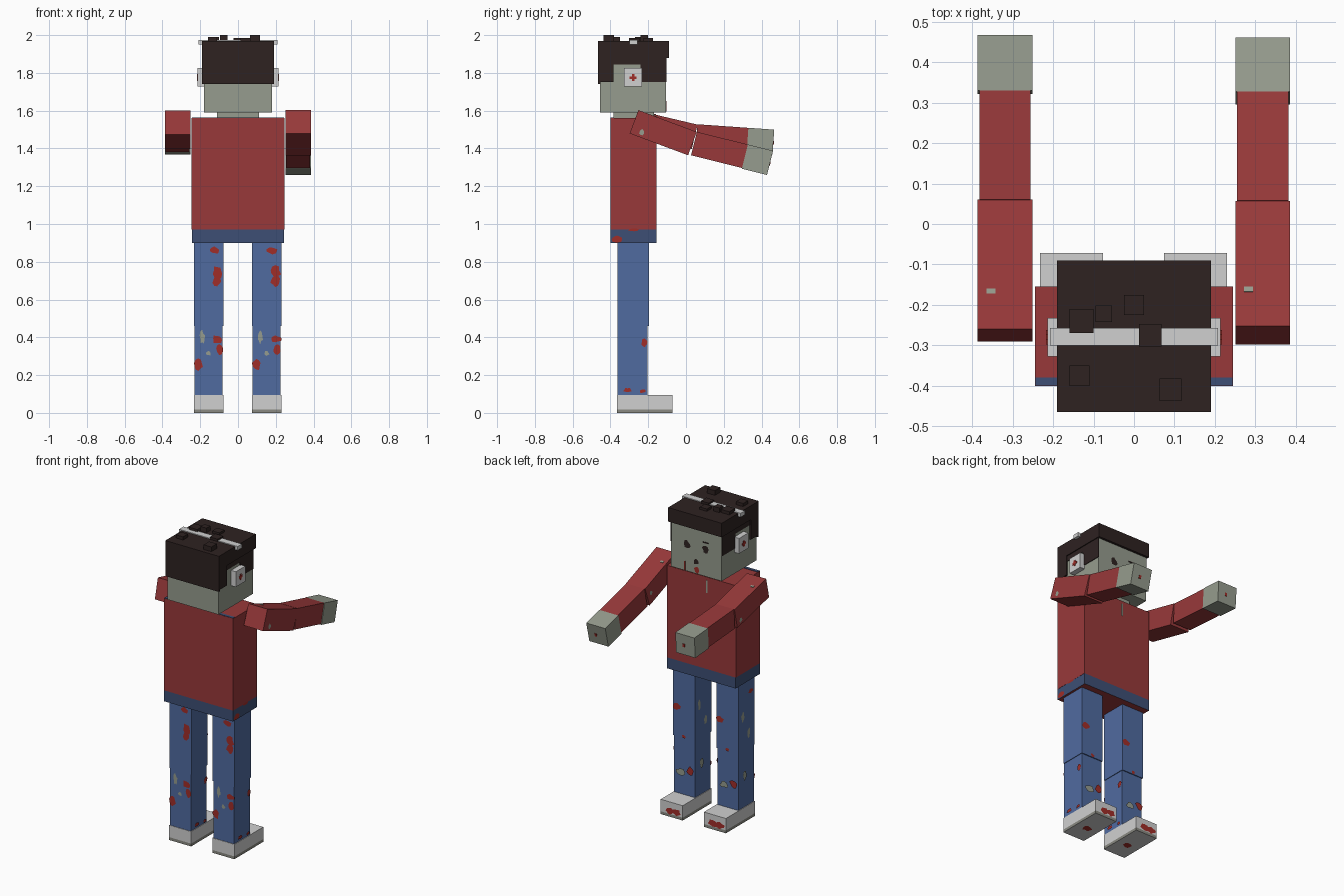
import bpy, bmesh, math, random
from mathutils import Matrix, Vector

random.seed(4)
cube = bpy.data.objects.get("Cube")
if cube:
    bpy.data.objects.remove(cube, do_unlink=True)


def material(name, rgb):
    lin = [((c / 255 + 0.055) / 1.055) ** 2.4 for c in rgb] + [1.0]
    m = bpy.data.materials.new(name)
    m.use_nodes = True
    m.diffuse_color = lin
    m.node_tree.nodes["Principled BSDF"].inputs["Base Color"].default_value = lin
    return m


RED = material("shirt red", (152, 57, 58))
BLUE = material("denim blue", (80, 107, 160))
NAVY = material("waistband navy", (61, 79, 117))
SKIN = material("grey green skin", (150, 156, 142))
HAIR = material("dark brown hair", (46, 34, 33))
WHITE = material("light grey", (208, 208, 208))
SOLE = material("sole grey", (138, 138, 130))
BLOOD = material("stain red", (160, 45, 40))


def finish(name, bm, *mats):
    mesh = bpy.data.meshes.new(name)
    bm.to_mesh(mesh)
    bm.free()
    for m in mats:
        mesh.materials.append(m)
    ob = bpy.data.objects.new(name, mesh)
    bpy.context.collection.objects.link(ob)
    return ob


def box(name, xs, ys, zs, mat, under=None):
    """Axis-aligned box from ranges; 'under' recolours the bottom face."""
    bm = bmesh.new()
    bmesh.ops.create_cube(bm, size=1)
    for v in bm.verts:
        v.co = [r[0] + (c + 0.5) * (r[1] - r[0]) for r, c in zip((xs, ys, zs), v.co)]
    bm.normal_update()
    if under:
        for f in bm.faces:
            f.material_index = 1 if f.normal.z < -0.5 else 0
    return finish(name, bm, mat, *([under] if under else []))


def segment(name, cx, width, top, angle, start, end, thick, mat, lift=0.0):
    """Box hanging below a line that leaves 'top' (y, z) sloping down by angle."""
    ob = box(name, (-width / 2, width / 2), (start, end), (lift - thick, lift), mat)
    ob.data.transform(Matrix.Translation((cx, *top)) @ Matrix.Rotation(-math.radians(angle), 4, "X"))
    return ob


def patch(name, normal, centre, w, h, mat, sides=10, rough=0.25):
    """Flat irregular stain lying on a face; w runs sideways and h upward."""
    n = Vector(normal)
    up = Vector((0, 1, 0)) if abs(n.z) > 0.5 else Vector((0, 0, 1))
    side = up.cross(n)
    bm = bmesh.new()
    ring = []
    for i in range(sides):
        a = math.tau * (i + 0.5) / sides
        r = 0.5 * (1 + random.uniform(-rough, rough))
        ring.append(bm.verts.new(Vector(centre) + side * w * r * math.cos(a) + up * h * r * math.sin(a)))
    bm.faces.new(ring)
    return finish(name, bm, mat)


FRONT, BACK, DOWN = (0, 1, 0), (0, -1, 0), (0, 0, -1)

# Torso, waistband and neck
box("shirt", (-0.245, 0.245), (-0.40, -0.155), (0.97, 1.56), RED)
box("waistband", (-0.244, 0.244), (-0.40, -0.155), (0.90, 0.97), NAVY, RED)
box("shirt_back_hem", (-0.244, 0.244), (-0.399, -0.38), (1.558, 1.563), NAVY)
box("neck", (-0.11, 0.11), (-0.385, -0.17), (1.56, 1.59), SKIN)
box("shirt_tear", (-0.045, -0.037), (-0.156, -0.152), (1.46, 1.54), SKIN)
patch("waist_stain", (1, 0, 0), (0.247, -0.365, 0.922), 0.065, 0.035, BLOOD)
patch("waist_stain", (1, 0, 0), (0.247, -0.275, 0.97), 0.055, 0.015, BLOOD)

# Head, with hair as a cap, a back panel and side panels
box("head", (-0.18, 0.18), (-0.455, -0.105), (1.59, 1.94), SKIN)
box("hair_cap", (-0.19, 0.19), (-0.465, -0.09), (1.88, 1.97), HAIR)
box("hair_back", (-0.19, 0.19), (-0.465, -0.453), (1.742, 1.88), HAIR)
for s in (-1, 1):
    outer = sorted((s * 0.178, s * 0.19))
    flat = sorted((s * 0.178, s * 0.184))
    box("hair_side_back", outer, (-0.465, -0.385), (1.752, 1.88), HAIR)
    box("hair_side_top", flat, (-0.385, -0.24), (1.845, 1.88), HAIR)
    box("hair_side_front", flat, (-0.24, -0.104), (1.752, 1.88), HAIR)

# Square hair tufts: x, y, size, top height
for x, y, w, top in ((-0.13, -0.24, 0.06, 1.99), (-0.075, -0.222, 0.04, 2.0),
                     (0, -0.2, 0.05, 1.985), (0.04, -0.275, 0.055, 1.985),
                     (-0.135, -0.375, 0.05, 1.99), (0.09, -0.41, 0.055, 2.0)):
    box("hair_tuft", (x - w / 2, x + w / 2), (y - w / 2, y + w / 2), (1.965, top), HAIR)

# Headphones with small red crosses
box("headphone_band", (-0.208, 0.208), (-0.3, -0.257), (1.95, 1.975), WHITE)
for s in (-1, 1):
    box("headphone_cup", sorted((s * 0.178, s * 0.214)), (-0.327, -0.232), (1.727, 1.825), WHITE)
    face = sorted((s * 0.212, s * 0.217))
    box("cross_upright", face, (-0.287, -0.273), (1.757, 1.793), BLOOD)
    box("cross_bar", face, (-0.298, -0.262), (1.768, 1.782), BLOOD)

# Face
for x in (-0.068, 0.065):
    patch("eye", FRONT, (x, -0.102, 1.763), 0.045, 0.045, HAIR)
box("brow", (-0.085, -0.045), (-0.106, -0.102), (1.803, 1.81), HAIR)
patch("nose", FRONT, (0, -0.102, 1.667), 0.038, 0.035, HAIR)
patch("mouth", FRONT, (-0.005, -0.102, 1.615), 0.035, 0.045, BLOOD)
box("cheek_drip", (0.078, 0.086), (-0.106, -0.102), (1.595, 1.65), BLOOD)

# Arms reaching forward: side, shoulder, upper slope, elbow, forearm slope, length
for name, cx, shoulder, a1, elbow, a2, length in (
        ("right", -0.319, (-0.26, 1.602), 13.3, (0.06, 1.528), 4, 0.408),
        ("left", 0.318, (-0.252, 1.603), 20.5, (0.058, 1.488), 14, 0.415)):
    s = 1 if cx > 0 else -1
    wrist = length - 0.137
    segment(name + "_upper_sleeve", cx, 0.135, shoulder, a1, 0, 0.33, 0.132, RED)
    segment(name + "_lower_sleeve", cx, 0.127, elbow, a2, 0, wrist, 0.128, RED)
    segment(name + "_hand", cx, 0.135, elbow, a2, wrist, length, 0.132, SKIN)
    segment(name + "_sleeve_hole", cx - 0.035, 0.022, shoulder, a1, 0.09, 0.103, 0.006, SKIN, 0.003)
    segment(name + "_palm_stain", cx + 0.01, 0.015, elbow, a2, length, length + 0.003, 0.02, BLOOD, -0.06)
    for face, y, z in ((1, -0.232, 1.485), (-1, 0.0, 1.44)):
        patch(name + "_sleeve_patch", (face, 0, 0), (cx + face * 0.07, y, z), 0.028, 0.028, SKIN)

# Stains on the back and front of the trousers: sideways offset, height, width, height, colour
BACK_STAINS = ((0.03, 0.86, 0.06, 0.035, BLOOD), (0.047, 0.745, 0.052, 0.06, BLOOD),
               (0.045, 0.7, 0.045, 0.06, BLOOD), (0.045, 0.39, 0.055, 0.04, BLOOD),
               (0.056, 0.335, 0.035, 0.05, BLOOD), (-0.055, 0.255, 0.042, 0.06, BLOOD),
               (-0.035, 0.4, 0.026, 0.065, SKIN), (0, 0.315, 0.026, 0.024, SKIN))
FRONT_STAINS = ((0.05, 0.65, 0.05, 0.04, BLOOD), (0.0, 0.47, 0.025, 0.02, BLOOD),
                (0.02, 0.24, 0.06, 0.04, SKIN), (-0.045, 0.26, 0.05, 0.05, BLOOD))
SIDE_STAINS = ((-0.24, 0.68, 0.03, 0.06, SKIN), (-0.3, 0.56, 0.03, 0.06, SKIN),
               (-0.26, 0.3, 0.035, 0.06, SKIN), (-0.32, 0.82, 0.04, 0.025, BLOOD))

# Legs and shoes
for name, cx in (("right", -0.155), ("left", 0.152)):
    xs, inner = (cx - 0.078, cx + 0.078), (cx - 0.074, cx + 0.074)
    box(name + "_thigh", xs, (-0.362, -0.197), (0.46, 0.90), BLUE)
    box(name + "_shin", inner, (-0.362, -0.203), (0.095, 0.46), BLUE)
    box(name + "_shoe", xs, (-0.365, -0.072), (0.018, 0.095), WHITE)
    box(name + "_sole", xs, (-0.365, -0.072), (0, 0.018), SOLE, WHITE)
    for dx, z, w, h, m in BACK_STAINS:
        patch(name + "_back_stain", BACK, (cx + dx, -0.365, z), w, h, m)
    for dx, z, w, h, m in FRONT_STAINS:
        patch(name + "_front_stain", FRONT, (cx + dx, -0.194, z), w, h, m)
    for y, z, w, h, m in SIDE_STAINS:
        patch(name + "_side_stain", (-1, 0, 0), (cx - 0.08, y, z), w, h, m)
    for y, z, w, h in ((-0.22, 0.37, 0.032, 0.045), (-0.31, 0.12, 0.04, 0.025), (-0.23, 0.115, 0.03, 0.02)):
        patch(name + "_side_stain", (1, 0, 0), (cx + 0.08, y, z), w, h, BLOOD)
    for dx in (-0.035, 0.015):
        patch(name + "_toe_stain", FRONT, (cx + dx, -0.07, 0.04), 0.06, 0.04, BLOOD)
    patch(name + "_sole_stain", DOWN, (cx, -0.24, -0.001), 0.05, 0.05, BLOOD)
